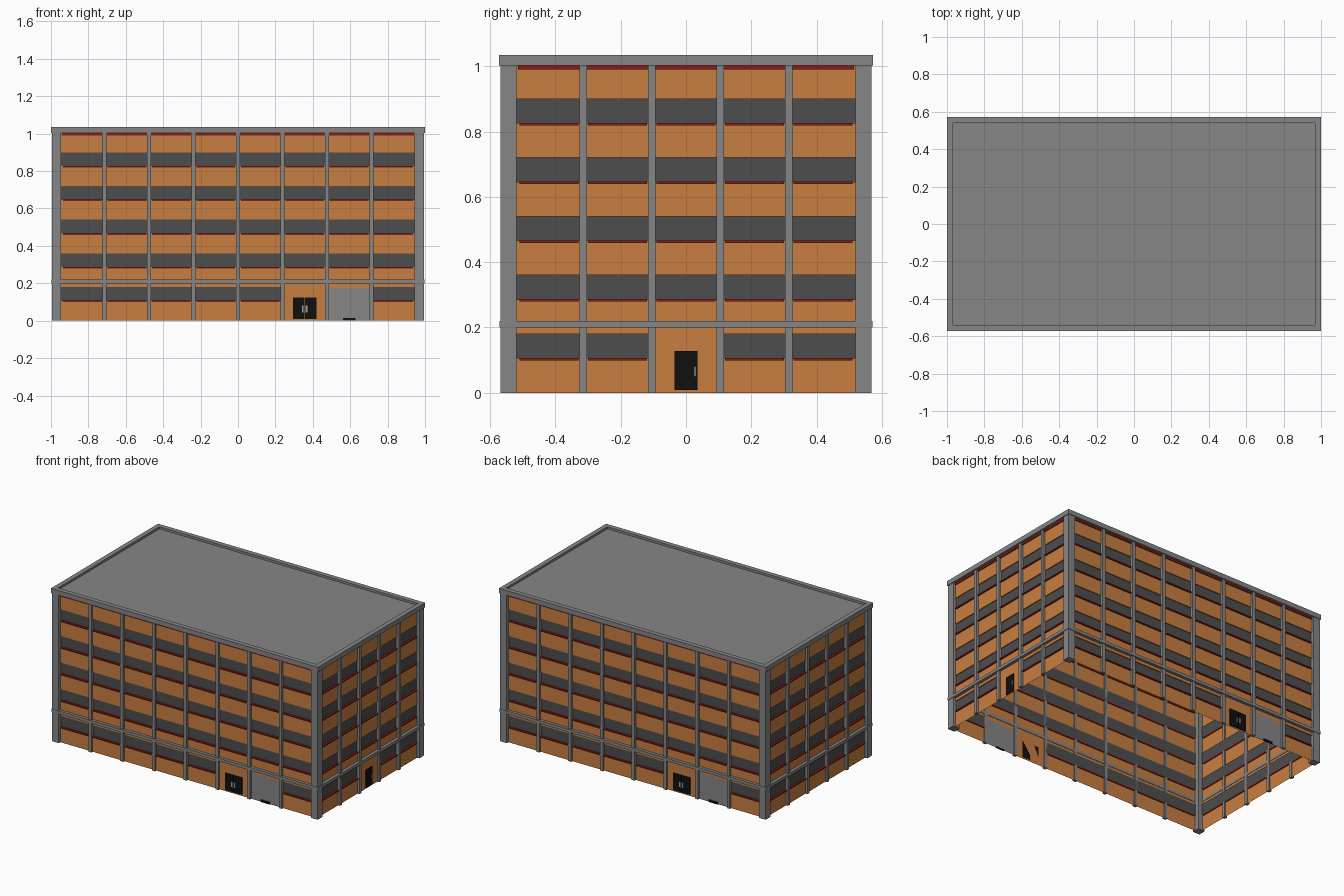
import bpy, bmesh, math
from mathutils import Matrix, Vector

if "Cube" in bpy.data.objects:
    bpy.data.objects.remove(bpy.data.objects["Cube"])


def mat(name, c):
    m = bpy.data.materials.new(name)
    m.diffuse_color = (*c, 1)
    m.use_nodes = True
    m.node_tree.nodes["Principled BSDF"].inputs["Base Color"].default_value = m.diffuse_color
    return m


ORANGE = mat("orange_wall", (0.58, 0.21, 0.052))
GREY = mat("concrete_grey", (0.24, 0.24, 0.24))
GLASS = mat("dark_window", (0.075, 0.075, 0.075))
RED = mat("red_sill", (0.25, 0.012, 0.006))
BLACK = mat("black_door", (0.005, 0.005, 0.005))
STEEL = mat("handle_grey", (0.4, 0.4, 0.4))


class Part:
    """Collects boxes and quads given as u (along wall), d (outward), z."""

    def __init__(self, name, material, angle=0):
        self.name, self.material = name, material
        self.rot = Matrix.Rotation(angle, 3, 'Z')
        self.bm = bmesh.new()

    def p(self, u, d, z):
        return self.bm.verts.new(self.rot @ Vector((u, -d, z)))

    def quad(self, u0, u1, d, z0, z1, d1=None):
        d1 = d if d1 is None else d1
        self.bm.faces.new([self.p(u0, d, z0), self.p(u1, d, z0),
                           self.p(u1, d1, z1), self.p(u0, d1, z1)])

    def box(self, u0, u1, d0, d1, z0, z1):
        c = Vector(((u0 + u1) / 2, -(d0 + d1) / 2, (z0 + z1) / 2))
        m = (self.rot.to_4x4() @ Matrix.Translation(c)
             @ Matrix.Diagonal((u1 - u0, d1 - d0, z1 - z0, 1)))
        bmesh.ops.create_cube(self.bm, size=1, matrix=m)

    def done(self):
        me = bpy.data.meshes.new(self.name)
        self.bm.to_mesh(me)
        self.bm.free()
        me.materials.append(self.material)
        bpy.context.collection.objects.link(bpy.data.objects.new(self.name, me))


FLOOR, WIN_H, REC = 0.18, 0.074, 0.006


def side(label, angle, half, dist, bays, door=None, shutter=None):
    """One facade: wall strips, window bands, sills, pillars, ledge, doors."""
    wall, win, sill, pil, led, dr, hnd = [
        Part(f"{label}_{n}", m, angle) for n, m in (
            ("wall", ORANGE), ("windows", GLASS), ("sills", RED), ("pillars", GREY),
            ("ledge", GREY), ("doors", BLACK), ("door_handles", STEEL))]
    d = dist - 0.02
    inner = half - 0.0475
    step = 2 * inner / bays
    for b in range(bays):
        u0, u1 = -inner + b * step, -inner + (b + 1) * step
        z = 0.0
        for f in range(1, 6):
            if f == 1 and b in (door, shutter):
                if b == shutter:
                    # grey loading panel with a small black grille
                    pil.quad(u0, u1, d, 0, 0.175)
                    mid = (u0 + u1) / 2
                    dr.box(mid - 0.033, mid + 0.033, d, d + 0.006, 0, 0.015)
                    z = 0.175
                continue
            top = f * FLOOR
            bot = top - WIN_H
            wall.quad(u0, u1, d, z, bot)
            wall.quad(u0, u1, d, bot, bot, d - REC)
            win.quad(u0, u1, d - REC, bot, top)
            wall.quad(u0, u1, d - REC, top, top, d)
            sill.box(u0 + 0.015, u1 - 0.015, d - REC, d + 0.008, bot - 0.007, bot + 0.001)
            z = top
        wall.quad(u0, u1, d, z, 1.005)
        sill.box(u0 + 0.01, u1 - 0.01, d, d + 0.006, 0.99, 1.003)
        if b == door:
            mid = (u0 + u1) / 2
            if shutter is not None:
                # double door
                for s in (-1, 1):
                    a, c = sorted((mid + s * 0.002, mid + s * 0.063))
                    dr.box(a, c, d, d + 0.006, 0.01, 0.125)
                    a, c = sorted((mid + s * 0.005, mid + s * 0.014))
                    hnd.box(a, c, d + 0.006, d + 0.011, 0.045, 0.08)
            else:
                # single door
                dr.box(mid - 0.035, mid + 0.035, d, d + 0.006, 0.008, 0.128)
                hnd.box(mid + 0.025, mid + 0.03, d + 0.006, d + 0.012, 0.05, 0.08)
        if b:
            pil.box(u0 - 0.011, u0 + 0.011, d - REC, dist - 0.006, 0, 1.005)
    led.box(-half, half, d - 0.003, dist, 0.2, 0.22)
    for part in (wall, win, sill, pil, led, dr, hnd):
        if len(part.bm.verts):
            part.done()
        else:
            part.bm.free()


HX, HY = 0.998, 0.572
side("front", 0, HX, HY, 8, door=5, shutter=6)
side("right", math.pi / 2, HY, HX, 5, door=2)
side("back", math.pi, HX, HY, 8, door=5, shutter=6)
side("left", -math.pi / 2, HY, HX, 5)

# corner pillars
corners = Part("corner_pillars", GREY)
for sx in (-1, 1):
    for sy in (-1, 1):
        x = sorted((sx * (HX - 0.053), sx * (HX - 0.003)))
        y = sorted((sy * (HY - 0.053), sy * (HY - 0.003)))
        corners.box(*x, *y, 0, 1.005)
corners.done()

# roof slab with a low parapet
roof = Part("roof", GREY)
roof.box(-1, 1, -0.573, 0.573, 1.003, 1.035)
roof.bm.normal_update()
top = max(roof.bm.faces, key=lambda f: f.calc_center_median().z)
bmesh.ops.inset_region(roof.bm, faces=[top], thickness=0.045)
new = bmesh.ops.extrude_discrete_faces(roof.bm, faces=[top])["faces"]
for v in new[0].verts:
    v.co.z -= 0.015
roof.done()
